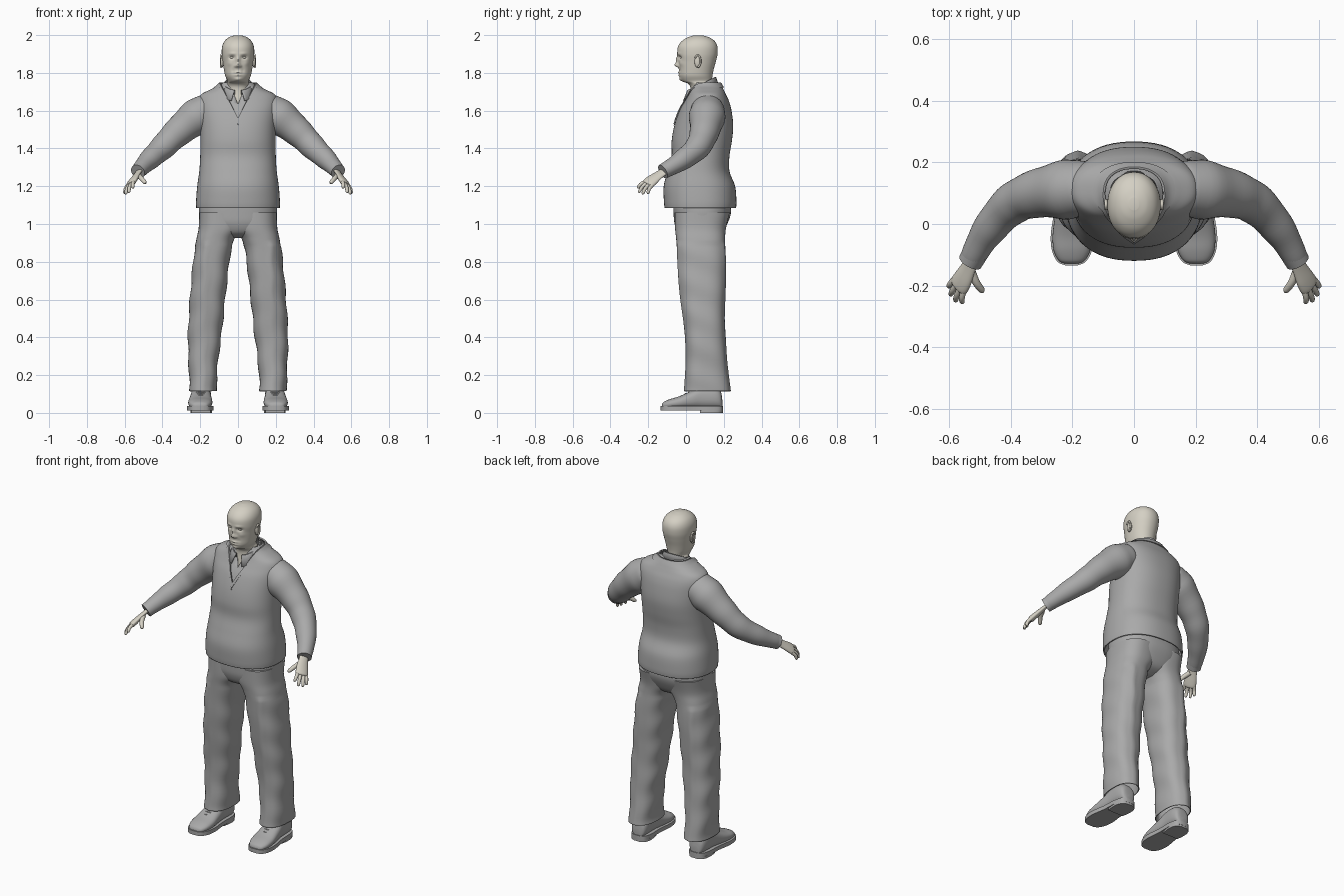
import bpy, bmesh, math
from mathutils import Vector

if "Cube" in bpy.data.objects:
    bpy.data.objects.remove(bpy.data.objects["Cube"])


def material(name, rgb):
    m = bpy.data.materials.new(name)
    m.diffuse_color = (*rgb, 1)
    m.use_nodes = True
    m.node_tree.nodes["Principled BSDF"].inputs["Base Color"].default_value = m.diffuse_color
    return m


CLOTH = material("grey cloth", (0.40, 0.40, 0.40))
SKIN = material("pale skin", (0.66, 0.63, 0.55))


def finish(name, bm, mat, solid=0, angle=40):
    bmesh.ops.recalc_face_normals(bm, faces=bm.faces)
    me = bpy.data.meshes.new(name)
    bm.to_mesh(me)
    bm.free()
    ob = bpy.data.objects.new(name, me)
    bpy.context.collection.objects.link(ob)
    me.materials.append(mat)
    me.shade_smooth()
    me.set_sharp_from_angle(angle=math.radians(angle))
    if solid:
        s = ob.modifiers.new("thickness", 'SOLIDIFY')
        s.thickness = solid
    return ob


def spline(rows, steps=5):
    """Catmull-Rom through rows of equal-length tuples."""
    out = []
    for i in range(len(rows) - 1):
        p0, p1, p2 = rows[max(i - 1, 0)], rows[i], rows[i + 1]
        p3 = rows[min(i + 2, len(rows) - 1)]
        for s in range(steps):
            t = s / steps
            out.append(tuple(b + 0.5 * t * (c - a + t * (2 * a - 5 * b + 4 * c - d + t * (3 * (b - c) + d - a)))
                             for a, b, c, d in zip(p0, p1, p2, p3)))
    return out + [rows[-1]]


def super_ring(n, e):
    pts = []
    for i in range(n):
        c, s = math.cos(2 * math.pi * i / n), math.sin(2 * math.pi * i / n)
        pts.append((math.copysign(abs(c) ** (2 / e), c), math.copysign(abs(s) ** (2 / e), s)))
    return pts


def skin_rings(rings, cap0=True, cap1=True, closed=True):
    bm = bmesh.new()
    vs = [[bm.verts.new(p) for p in r] for r in rings]
    n = len(rings[0])
    for a, b in zip(vs, vs[1:]):
        for i in range(n if closed else n - 1):
            j = (i + 1) % n
            bm.faces.new((a[i], a[j], b[j], b[i]))
    if cap0:
        bm.faces.new(vs[0])
    if cap1:
        bm.faces.new(vs[-1])
    bm.normal_update()
    return bm


def stack(rows, n=64, e=2.3, steps=5, **kw):
    """Horizontal rings from rows of z, x min, x max, y front, y back."""
    return skin_rings([[((x0 + x1) / 2 + (x1 - x0) / 2 * u, (y0 + y1) / 2 + (y1 - y0) / 2 * v, z)
                        for u, v in super_ring(n, e)] for z, x0, x1, y0, y1 in spline(rows, steps)], **kw)


def body(rows, inset=0):
    return [(z, -h + inset, h - inset, f + inset, b - inset) for z, f, b, h in rows]


def tube(rows, wide=(0.57, 0.74, -0.36), aspect=1.0, n=24, wrinkle=0, steps=6, side=1):
    """Sweep along rows of x, y, z, radius."""
    path, rings = spline(rows, steps), []
    for i, p in enumerate(path):
        t = (Vector(path[min(i + 1, len(path) - 1)][:3]) - Vector(path[max(i - 1, 0)][:3])).normalized()
        w = Vector(wide)
        w = (w - t * w.dot(t)).normalized()
        h = t.cross(w)
        r = p[3] * (1 + wrinkle * math.sin(i * 1.15))
        ring = [Vector(p[:3]) + w * r * u + h * r * aspect * v for u, v in super_ring(n, 2)]
        rings.append([(side * q.x, q.y, q.z) for q in ring])
    return skin_rings(rings)


def split_v(bm, apex, slope, y_max=0.1):
    """Score the two lines of a V neckline into the front."""
    for s in (1, -1):
        fs = [f for f in bm.faces if f.calc_center_median().y < y_max and f.calc_center_median().z > 1.45]
        geom = set(fs) | {e for f in fs for e in f.edges} | {v for f in fs for v in f.verts}
        bmesh.ops.bisect_plane(bm, geom=list(geom), plane_co=(0, 0, apex), plane_no=(1, 0, -s * slope))


def inside_v(f, apex, slope, y_max=0.1):
    c = f.calc_center_median()
    return c.y < y_max and abs(c.x) < (c.z - apex) * slope


# Knitted vest with raised V-neck band
TORSO = [(1.085, -.113, .265, .221), (1.12, -.117, .267, .222), (1.20, -.118, .260, .216),
         (1.28, -.098, .230, .205), (1.36, -.077, .230, .200), (1.44, -.076, .243, .199),
         (1.52, -.062, .250, .201), (1.60, -.035, .241, .208), (1.65, -.008, .228, .210),
         (1.685, .010, .212, .196), (1.71, .018, .200, .150), (1.73, .022, .190, .112), (1.75, .028, .178, .092)]
bm = stack(body(TORSO), n=72, cap0=False, cap1=False)
split_v(bm, 1.562, 0.5)
split_v(bm, 1.53, 0.5)
bmesh.ops.delete(bm, geom=[f for f in bm.faces if inside_v(f, 1.562, 0.5)], context='FACES')
bm.normal_update()
band = [f for f in bm.faces if inside_v(f, 1.53, 0.5) or f.calc_center_median().z > 1.722]
for v in {v for v in bmesh.ops.extrude_face_region(bm, geom=band)['geom'] if isinstance(v, bmesh.types.BMVert)}:
    c = Vector((v.co.x, v.co.y - 0.1, 0)).normalized()
    v.co += c * 0.007
bmesh.ops.delete(bm, geom=[f for f in band if f.is_valid], context='FACES')
finish("knitted_vest", bm, CLOTH, 0.008)

# Shirt front under the vest, open at the throat
bm = stack(body(TORSO[5:], 0.014), n=64, cap0=False, cap1=False)
split_v(bm, 1.635, 0.42)
bmesh.ops.delete(bm, geom=[f for f in bm.faces if inside_v(f, 1.635, 0.42)], context='FACES')
finish("shirt", bm, CLOTH, 0.004)

# Folded shirt collar
strips = []
for i in range(49):
    a = math.radians(14 + 332 * i / 48)
    back = (1 - math.cos(a)) / 2
    tip = max(0, math.cos(a)) ** 4
    sx, cy = math.sin(a), -math.cos(a)
    strips.append([(sx * .070, .082 + cy * .072, 1.685 + .075 * back),
                   (sx * .069, .082 + cy * .071, 1.708 + .070 * back),
                   (sx * .075, .082 + cy * .077, 1.708 + .070 * back),
                   (sx * (.092 + .06 * tip), .082 + cy * (.090 + .012 * tip), 1.678 + .062 * back - .03 * tip)])
finish("shirt_collar", skin_rings(strips, False, False, False), CLOTH, 0.004)

# Head and neck, face shaped by soft bumps: x, z, width, height, depth
HEAD = [(1.58, .005, .16, .078), (1.66, .018, .150, .066), (1.715, .024, .143, .061), (1.742, .012, .140, .060),
        (1.757, -.020, .138, .056), (1.785, -.035, .140, .068), (1.82, -.037, .147, .075), (1.86, -.040, .158, .081),
        (1.90, -.046, .167, .086), (1.94, -.042, .166, .084), (1.97, -.020, .150, .070), (1.99, .014, .118, .045),
        (1.999, .045, .085, .016)]
BUMPS = [(0, 1.842, .011, .012, -.022), (0, 1.868, .009, .018, -.012), (.013, 1.836, .006, .006, -.009),
         (.032, 1.882, .015, .009, .012), (.030, 1.902, .018, .006, -.004), (0, 1.802, .020, .005, -.006),
         (0, 1.795, .024, .0022, .004), (0, 1.788, .016, .005, -.006), (0, 1.765, .018, .010, -.008),
         (.045, 1.850, .014, .014, -.004), (.026, 1.812, .008, .014, .003)]
bm = stack(body(HEAD), n=96, e=2.1, steps=8)
for v in bm.verts:
    if v.co.y < 0.04 and v.co.z > 1.74:
        x, z = v.co.x, v.co.z
        for bx, bz, w, h, d in BUMPS:
            for s in ((1, -1) if bx else (1,)):
                v.co.y += d * math.exp(-((x - s * bx) / w) ** 2 - ((z - bz) / h) ** 2)
finish("head", bm, SKIN, angle=70)


def ball(name, loc, scale, mat):
    b = bmesh.new()
    bmesh.ops.create_uvsphere(b, u_segments=24, v_segments=14, radius=1)
    for v in b.verts:
        v.co = Vector(loc) + Vector(a * c for a, c in zip(v.co, scale))
    finish(name, b, mat)


# Trousers: seat, then legs below
PELVIS = [(.925, .02, .13, .06), (.95, -.035, .185, .14), (1.0, -.060, .218, .195),
          (1.06, -.066, .238, .207), (1.13, -.068, .232, .203)]
finish("trouser_seat", stack(body(PELVIS), e=2.4), CLOTH)
LEG = [(.115, .112, .258, -.006, .232), (.16, .113, .258, -.002, .226), (.28, .105, .262, .004, .212),
       (.40, .089, .265, 0, .205), (.50, .078, .261, -.012, .201), (.60, .068, .255, -.025, .203),
       (.72, .055, .245, -.038, .208), (.84, .040, .233, -.046, .209), (.92, .020, .220, -.052, .207),
       (.98, -.020, .208, -.058, .212), (1.06, -.020, .206, -.060, .232)]
ARM = [(.15, .115, 1.605, .085), (.215, .112, 1.57, .096), (.32, .097, 1.485, .077), (.40, .060, 1.405, .066),
       (.475, -.025, 1.335, .053), (.525, -.112, 1.283, .039)]
PALM = [(.515, -.095, 1.292, .026), (.535, -.140, 1.262, .028), (.555, -.180, 1.232, .036),
        (.568, -.202, 1.213, .036), (.572, -.208, 1.208, .022)]
FINGERS = {"index": ((.551, -.212, 1.226), (.558, -.258, 1.190)), "middle": ((.562, -.206, 1.218), (.580, -.252, 1.166)),
           "ring": ((.574, -.194, 1.210), (.596, -.232, 1.158)), "little": ((.583, -.180, 1.204), (.602, -.204, 1.160)),
           "thumb": ((.528, -.150, 1.258), (.489, -.222, 1.216))}
# Shoe rows: y, half width, top
UPPER = [(-.128, .022, .045), (-.118, .042, .058), (-.085, .059, .073), (-.035, .064, .088), (.03, .058, .118),
         (.08, .053, .145), (.15, .052, .145), (.182, .042, .12), (.192, .022, .07)]
SOLE = [(-.134, .02), (-.122, .046), (-.085, .065), (-.03, .070), (.05, .060), (.13, .058), (.18, .046), (.196, .02)]


def shoe_x(y, s):
    return s * (.197 - .03 * (y - .05))


def sole_part(name, rows, z0, z1, s):
    ring = spline(rows, 4)
    outline = [(shoe_x(y, s) + h, y) for y, h in ring] + [(shoe_x(y, s) - h, y) for y, h in reversed(ring)]
    finish(name, skin_rings([[(x, y, z) for x, y in outline] for z in (z0, z1)]), CLOTH)


for s, side in ((1, "left"), (-1, "right")):
    rows = [(z, *sorted((s * a, s * b)), f, k) for z, a, b, f, k in LEG]
    bm = stack(rows, n=48, e=2.5, cap0=False)
    for v in bm.verts:  # pressed crease and loose folds
        if v.co.z < .9:
            c = s * (.185 - .01 * v.co.z)
            v.co.y -= .006 * math.exp(-((v.co.x - c) / .015) ** 2) * (1 if v.co.y < .1 else -1)
            v.co.x += .003 * math.sin(v.co.z * 38 + v.co.y * 14)
    finish(side + "_trouser_leg", bm, CLOTH, 0.005)

    # Shirt sleeve, cuff and hand
    finish(side + "_sleeve", tube(ARM, n=36, wrinkle=.018, side=s), CLOTH)
    finish(side + "_cuff", tube([(.512, -.09, 1.296, .042), (.53, -.122, 1.277, .040)], n=32, side=s), CLOTH)
    finish(side + "_palm", tube(PALM, aspect=.45, side=s), SKIN)
    for name, (a, b) in FINGERS.items():
        a, b = Vector(a), Vector(b)
        r = .0125 if name == "thumb" else .0095
        mid = a.lerp(b, .5) + Vector((.003, -.003, .004))
        rows = [(*a, r * 1.1), (*mid, r), (*a.lerp(b, .88), r * .85), (*b, r * .25)]
        finish(f"{side}_{name}_finger", tube(rows, n=14, side=s), SKIN)

    # Ear, rim and eye
    ball(side + "_ear", (s * .084, .062, 1.860), (.009, .017, .032), SKIN)
    rim = [(.091, .062 + .015 * math.sin(a), 1.862 + .031 * math.cos(a), .005)
           for a in (math.radians(d) for d in range(-60, 181, 30))]
    finish(side + "_ear_rim", tube(rim, wide=(1, 0, 0), n=10, steps=3, side=s), SKIN)
    ball(side + "_eye", (s * .031, -.020, 1.882), (.013, .012, .008), SKIN)

    # Shoe: upper, welted sole, heel and laces
    rings = [[(shoe_x(y, s) + h * u, y, (.022 + t) / 2 + (t - .022) / 2 * v) for u, v in super_ring(32, 2.4)]
             for y, h, t in spline(UPPER, 5)]
    finish(side + "_shoe_upper", skin_rings(rings), CLOTH)
    sole_part(side + "_shoe_sole", SOLE, .012, .036, s)
    sole_part(side + "_shoe_heel", [(.075, .05), (.11, .056), (.15, .056), (.18, .045), (.195, .02)], 0, .014, s)
    for k in range(4):
        y, z = -.022 + k * .018, .092 + k * .0095
        lace = [(.197 + d, y + abs(d) * .2, z - 7 * d * d, .0035) for d in (-.028, -.014, 0, .014, .028)]
        finish(f"{side}_lace_{k + 1}", tube(lace, wide=(0, 0, 1), n=8, steps=3, side=s), CLOTH)
